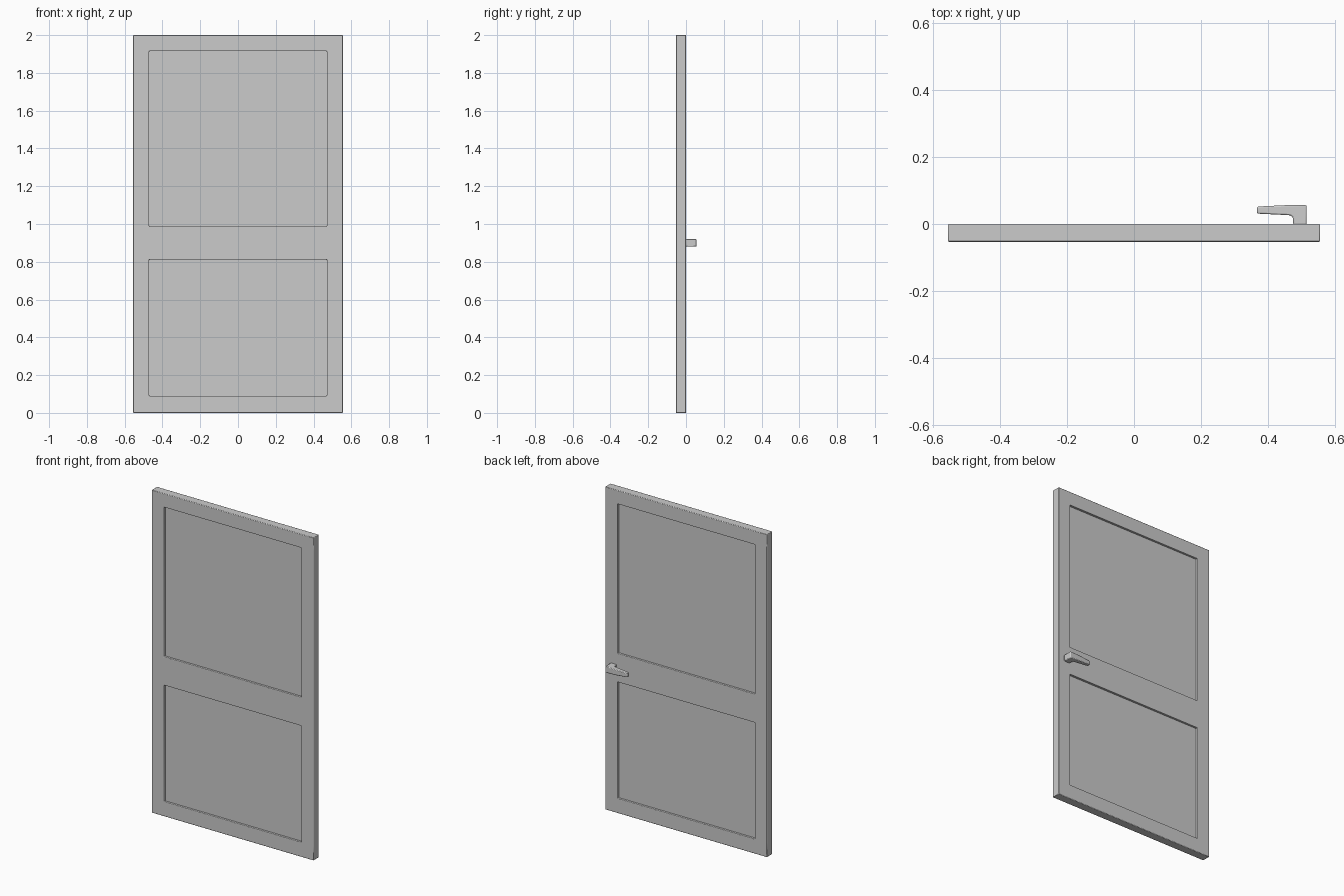
import bpy, bmesh

if "Cube" in bpy.data.objects:
    bpy.data.objects.remove(bpy.data.objects["Cube"])

FRONT, BACK = -0.053, 0.0      # door slab faces
RECESS = 0.015                 # panel depth on each side
XS = [-0.555, -0.47, 0.47, 0.555]
ZS = [0.0, 0.09, 0.812, 0.988, 1.915, 2.0]


def finish(bm, name, bevel=0.0, segments=2):
    bmesh.ops.recalc_face_normals(bm, faces=bm.faces)
    mesh = bpy.data.meshes.new(name)
    bm.to_mesh(mesh)
    bm.free()
    obj = bpy.data.objects.new(name, mesh)
    bpy.context.collection.objects.link(obj)
    if bevel:
        mod = obj.modifiers.new("soft_edges", 'BEVEL')
        mod.width, mod.segments = bevel, segments
        mod.limit_method, mod.angle_limit = 'ANGLE', 0.5
    bpy.ops.object.select_all(action='DESELECT')
    obj.select_set(True)
    bpy.context.view_layer.objects.active = obj
    bpy.ops.object.shade_smooth_by_angle(angle=0.6)
    return obj


def extrude(bm, vec):
    geo = bmesh.ops.extrude_face_region(bm, geom=bm.faces[:], use_keep_orig=True)
    moved = [g for g in geo["geom"] if isinstance(g, bmesh.types.BMVert)]
    bmesh.ops.translate(bm, verts=moved, vec=vec)


# Door frame: grid of cells with the two panel openings left out
bm = bmesh.new()
grid = [[bm.verts.new((x, FRONT, z)) for z in ZS] for x in XS]
for i in range(3):
    for j in range(5):
        if i == 1 and j in (1, 3):
            continue
        bm.faces.new((grid[i][j], grid[i + 1][j], grid[i + 1][j + 1], grid[i][j + 1]))
extrude(bm, (0, BACK - FRONT, 0))
finish(bm, "door_frame", 0.003)

# Recessed panels, tucked slightly into the frame
for name, z0, z1 in (("lower_panel", ZS[1], ZS[2]), ("upper_panel", ZS[3], ZS[4])):
    bm = bmesh.new()
    bmesh.ops.create_cube(bm, size=1)
    for v in bm.verts:
        v.co.x *= 2 * (XS[2] + 0.004)
        v.co.y = (FRONT + BACK) / 2 + v.co.y * (BACK - FRONT - 2 * RECESS)
        v.co.z = (z0 + z1) / 2 + v.co.z * (z1 - z0 + 0.008)
    finish(bm, name)

# Lever handle: bent profile seen from above, tapering in height to its tip
profile = [(0.515, -0.002), (0.515, 0.056), (0.45, 0.056), (0.367, 0.052),
           (0.367, 0.031), (0.45, 0.027), (0.466, 0.026), (0.473, 0.021),
           (0.475, 0.012), (0.475, -0.002)]
bm = bmesh.new()
bm.faces.new([bm.verts.new((x, y, -0.02)) for x, y in profile])
extrude(bm, (0, 0, 0.04))
for v in bm.verts:
    taper = min(1, 0.65 + 0.35 * (v.co.x - 0.367) / 0.108)
    v.co.z = 0.9 + v.co.z * taper
finish(bm, "lever_handle", 0.004)
